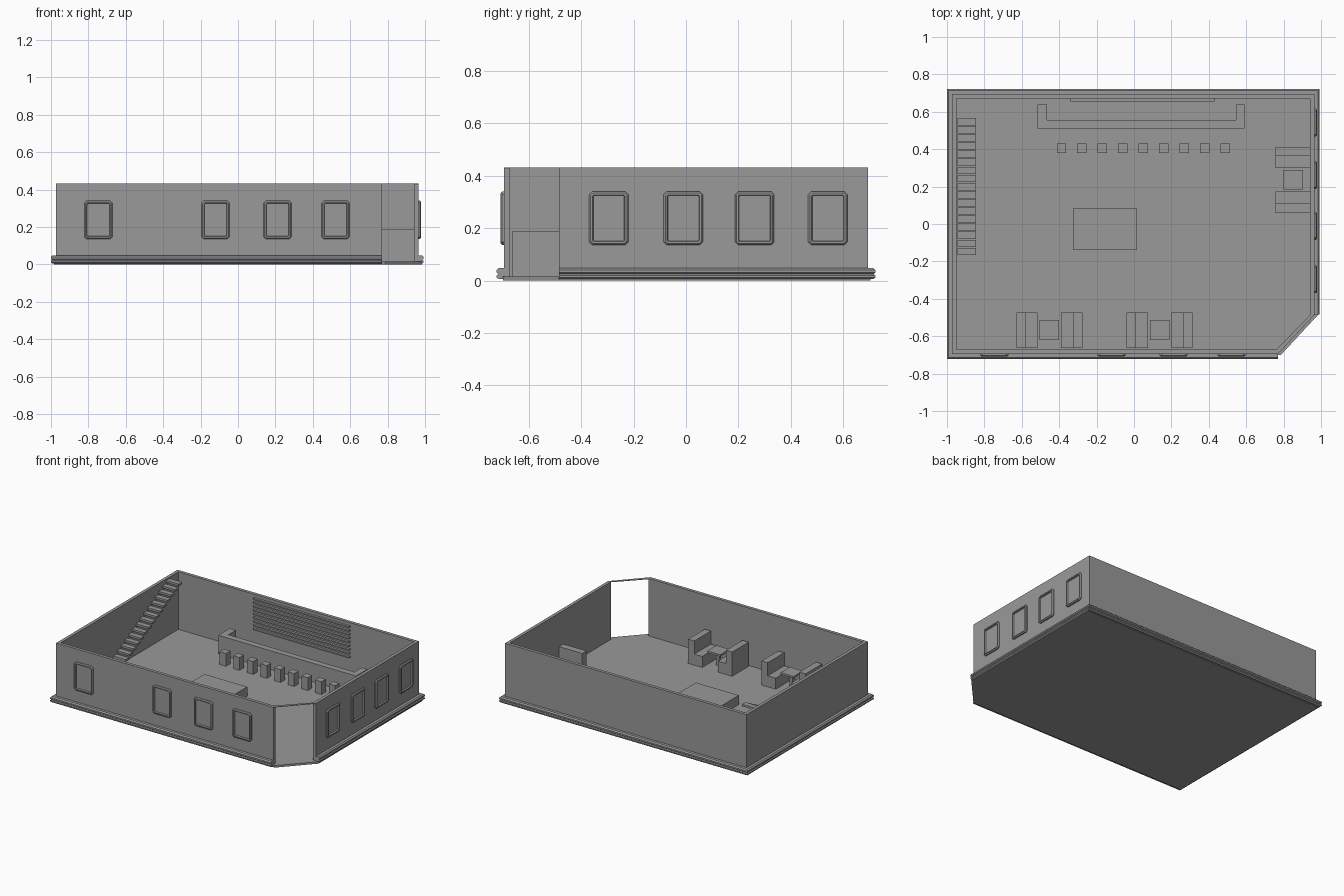
import bpy, bmesh
from mathutils import Matrix, Vector

cube = bpy.data.objects.get("Cube")
if cube:
    bpy.data.objects.remove(cube, do_unlink=True)

GREY = (0.32, 0.32, 0.32, 1)
mat = bpy.data.materials.new("plain grey")
mat.use_nodes = True
mat.diffuse_color = GREY
mat.node_tree.nodes["Principled BSDF"].inputs["Base Color"].default_value = GREY

FLOOR = 0.015
TOP = 0.432


def finish(name, bm, matrix=None):
    if matrix:
        bm.transform(matrix)
    bmesh.ops.recalc_face_normals(bm, faces=bm.faces)
    mesh = bpy.data.meshes.new(name)
    bm.to_mesh(mesh)
    bm.free()
    mesh.materials.append(mat)
    obj = bpy.data.objects.new(name, mesh)
    bpy.context.collection.objects.link(obj)
    return obj


def add_prism(bm, outline, low, high, axis="z"):
    """Extrude a flat outline along z, or an (x, z) outline along y."""
    def place(p, h):
        return (p[0], p[1], h) if axis == "z" else (p[0], h, p[1])
    a = [bm.verts.new(place(p, low)) for p in outline]
    b = [bm.verts.new(place(p, high)) for p in outline]
    bm.faces.new(a)
    bm.faces.new(b)
    for i in range(len(a)):
        j = (i + 1) % len(a)
        bm.faces.new((a[i], a[j], b[j], b[i]))


def rect(x0, x1, y0, y1):
    return [(x0, y0), (x1, y0), (x1, y1), (x0, y1)]


def prism(name, outline, low, high):
    bm = bmesh.new()
    add_prism(bm, outline, low, high)
    return finish(name, bm)


def perimeter(name, profile):
    """Sweep (outward, height) points round the room, leaving the corner open."""
    path = [(0.77, -0.695, 0, -1), (-0.972, -0.695, -1, -1), (-0.972, 0.695, -1, 1),
            (0.965, 0.695, 1, 1), (0.965, -0.485, 1, 0)]
    bm = bmesh.new()
    rings = [[bm.verts.new((x + sx * d, y + sy * d, z)) for d, z in profile]
             for x, y, sx, sy in path]
    n = len(profile)
    for r, s in zip(rings, rings[1:]):
        for i in range(n):
            j = (i + 1) % n
            bm.faces.new((r[i], r[j], s[j], s[i]))
    bm.faces.new(rings[0])
    bm.faces.new(rings[-1])
    return finish(name, bm)


# Floor slab with the cut corner
prism("floor", [(-0.985, -0.70), (0.785, -0.70), (0.985, -0.485), (0.985, 0.705), (-0.985, 0.705)],
      0, FLOOR)

# Walls, skirting and the thin strip over the entrance
perimeter("walls", [(0, 0.005), (0, TOP), (-0.023, TOP), (-0.023, 0.005)])
perimeter("skirting", [(0, 0.005), (0.02, 0.005), (0.028, 0.012), (0.028, 0.02), (0.022, 0.025),
                       (0.028, 0.03), (0.028, 0.04), (0.02, 0.048), (0, 0.048)])
prism("entrance_strip", [(0.77, -0.695), (0.965, -0.485), (0.943, -0.485), (0.76, -0.672)],
      TOP - 0.003, TOP)


# Raised window frames around a slightly proud pane
def window(name, matrix):
    w, h = 0.075, 0.1025
    bm = bmesh.new()
    loops = []
    for inset, out, cut in ((0, 0, 0.012), (0, 0.008, 0.012), (0.006, 0.014, 0.009),
                            (0.013, 0.014, 0.005), (0.016, 0.004, 0.003)):
        a, b = w - inset, h - inset
        corners = [(a - cut, -b), (a, -b + cut), (a, b - cut), (a - cut, b),
                   (-a + cut, b), (-a, b - cut), (-a, -b + cut), (-a + cut, -b)]
        loops.append([bm.verts.new((x, -out, z)) for x, z in corners])
    for r, s in zip(loops, loops[1:]):
        for i in range(8):
            j = (i + 1) % 8
            bm.faces.new((r[i], r[j], s[j], s[i]))
    bm.faces.new(loops[-1])
    bm.faces.new(loops[0])
    finish(name, bm, matrix)


turn = Matrix.Rotation(1.570796, 4, "Z")
for i, x in enumerate((-0.747, -0.12, 0.212, 0.522)):
    window(f"front_window_{i + 1}", Matrix.Translation((x, -0.694, 0.238)))
for i, y in enumerate((-0.295, -0.01, 0.262, 0.542)):
    window(f"side_window_{i + 1}", Matrix.Translation((0.964, y, 0.238)) @ turn)

# Floating stair treads along the left-hand wall
for i in range(17):
    y = -0.167 + i * 0.0434
    z = 0.05 + i * 0.0225
    prism(f"stair_tread_{i + 1}", rect(-0.945, -0.845, y, y + 0.039), z, z + 0.015)

# Bar counter, stools and wall shelving
prism("bar_counter", [(-0.515, 0.51), (0.59, 0.51), (0.59, 0.64), (0.545, 0.64), (0.545, 0.555),
                      (-0.465, 0.555), (-0.465, 0.64), (-0.515, 0.64)], FLOOR, 0.15)
for i in range(9):
    x = -0.388 + i * 0.1095
    prism(f"stool_{i + 1}", rect(x - 0.025, x + 0.025, 0.38, 0.43), FLOOR, 0.108)
for i in range(9):
    z = 0.18 + i * 0.0275
    prism(f"shelf_{i + 1}", rect(-0.34, 0.43, 0.655, 0.674), z, z + 0.009)

# Low platform in the middle
prism("platform", rect(-0.327, 0.017, -0.138, 0.082), FLOOR, 0.082)


# Booths: two facing benches with a pedestal table between
def booth(name, matrix):
    for label, s in (("bench_a", -1), ("bench_b", 1)):
        side = [(0.176, FLOOR), (0.176, 0.19), (0.127, 0.19), (0.127, 0.095),
                (0.063, 0.095), (0.063, FLOOR)]
        bm = bmesh.new()
        add_prism(bm, [(s * x, z) for x, z in side], 0, 0.19, "y")
        finish(f"{name}_{label}", bm, matrix)
    bm = bmesh.new()
    add_prism(bm, rect(-0.052, 0.052, 0.042, 0.148), 0.108, 0.122)
    add_prism(bm, rect(-0.012, 0.012, 0.083, 0.107), FLOOR, 0.108)
    finish(f"{name}_table", bm, matrix)


booth("front_booth_1", Matrix.Translation((-0.452, -0.662, 0)))
booth("front_booth_2", Matrix.Translation((0.137, -0.662, 0)))
booth("side_booth", Matrix.Translation((0.946, 0.236, 0)) @ turn)
